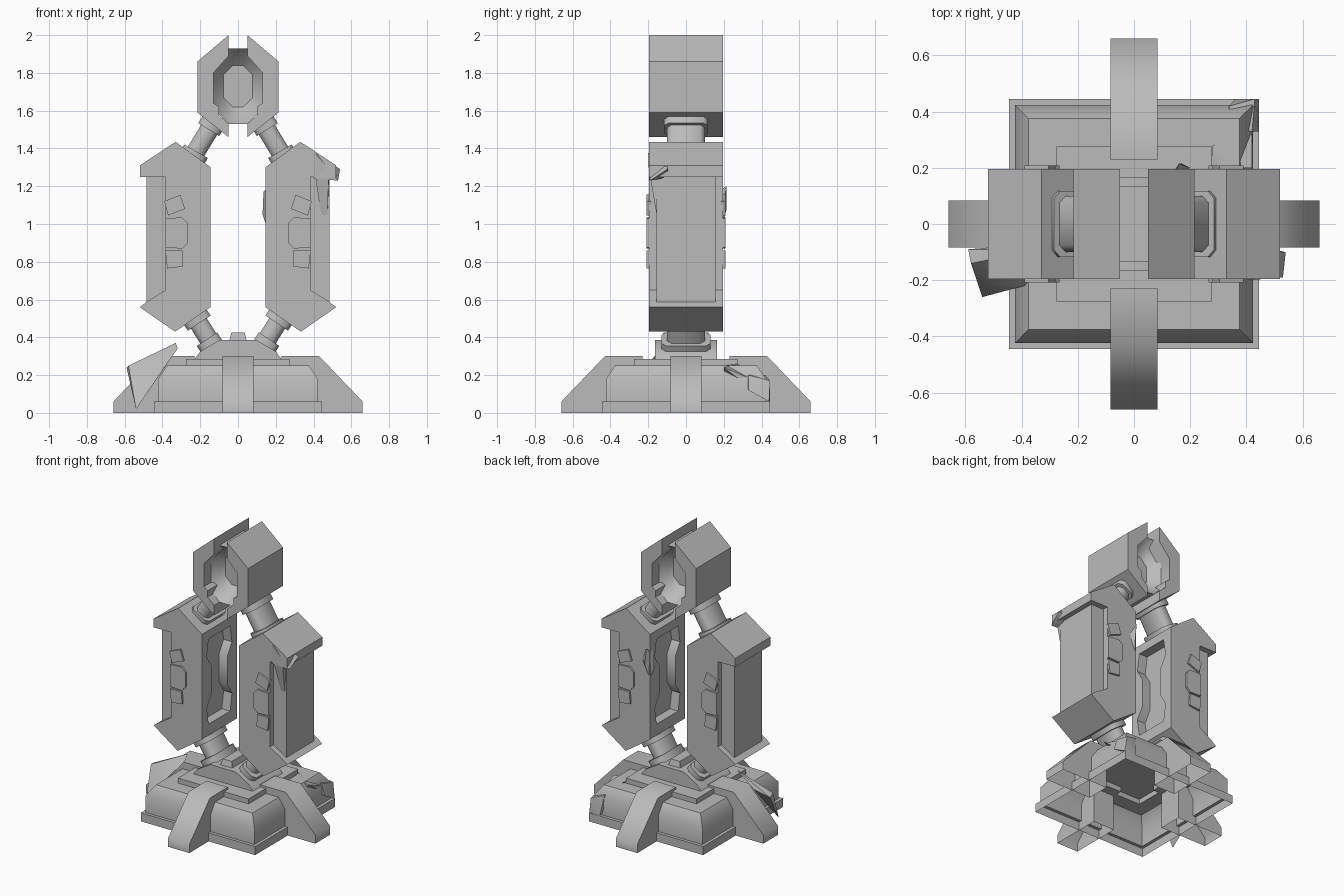
import bpy, bmesh, math
from mathutils import Vector

if "Cube" in bpy.data.objects:
    bpy.data.objects.remove(bpy.data.objects["Cube"])

GREY = bpy.data.materials.new("stone_grey")
GREY.diffuse_color = (0.5, 0.5, 0.5, 1)
GREY.use_nodes = True
GREY.node_tree.nodes["Principled BSDF"].inputs["Base Color"].default_value = GREY.diffuse_color


def finish(bm, name, angle=35, closed=True):
    if closed:
        bmesh.ops.recalc_face_normals(bm, faces=bm.faces)
    me = bpy.data.meshes.new(name)
    bm.to_mesh(me)
    bm.free()
    ob = bpy.data.objects.new(name, me)
    bpy.context.collection.objects.link(ob)
    me.materials.append(GREY)
    bpy.ops.object.select_all(action='DESELECT')
    bpy.context.view_layer.objects.active = ob
    ob.select_set(True)
    bpy.ops.object.shade_smooth_by_angle(angle=math.radians(angle))
    return ob


def prism(name, pts, offset, to3d, open_side=None, angle=35):
    """Extrude a 2D outline along an offset; to3d places the outline."""
    bm = bmesh.new()
    f = bm.faces.new([bm.verts.new(to3d(*p)) for p in pts])
    r = bmesh.ops.extrude_face_region(bm, geom=[f], use_keep_orig=True)
    moved = [v for v in r['geom'] if isinstance(v, bmesh.types.BMVert)]
    bmesh.ops.translate(bm, verts=moved, vec=offset)
    bmesh.ops.recalc_face_normals(bm, faces=bm.faces)
    if open_side:
        gone = [f for f in bm.faces if open_side(f.calc_center_median())]
        bmesh.ops.delete(bm, geom=gone, context='FACES')
    return finish(bm, name, angle, False)


def xz_prism(name, pts, y0, y1, sx=1, **kw):
    return prism(name, pts, Vector((0, y1 - y0, 0)),
                 lambda x, z: (sx * x, y0, z), **kw)


def tiers(name, rings, cap=True, angle=35):
    """Stack of rectangular rings (half x, half y, z), open underneath."""
    bm = bmesh.new()
    loops = [[bm.verts.new((sx * a, sy * b, z)) for sx, sy in
              ((-1, -1), (1, -1), (1, 1), (-1, 1))] for a, b, z in rings]
    for lo, hi in zip(loops, loops[1:]):
        for i in range(4):
            j = (i + 1) % 4
            bm.faces.new((lo[i], lo[j], hi[j], hi[i]))
    bm.faces.new(loops[-1])
    return finish(bm, name, angle, False)


def hull(name, pts):
    bm = bmesh.new()
    for p in pts:
        bm.verts.new(p)
    bmesh.ops.convex_hull(bm, input=bm.verts)
    return finish(bm, name, 40)


def joint(name, a, b, hw, hy, sx):
    """Chamfered block running from a to b in the xz plane."""
    a, b = Vector((sx * a[0], 0, a[1])), Vector((sx * b[0], 0, b[1]))
    d = (b - a).normalized()
    side = d.cross(Vector((0, 1, 0)))
    c = 0.025
    sec = [(hw, hy - c), (hw - c, hy), (c - hw, hy), (-hw, hy - c),
           (-hw, c - hy), (c - hw, -hy), (hw - c, -hy), (hw, c - hy)]
    prism(name, sec, b - a, lambda u, v: a + side * u + Vector((0, v, 0)), angle=50)


# Hollow stepped base
tiers("base_plinth", [(.445, .445, 0), (.445, .445, .06), (.423, .423, .06),
                      (.423, .423, .18), (.375, .375, .25), (.275, .275, .25),
                      (.275, .275, .285)])
tiers("base_pedestal", [(.23, .165, .285), (.2, .165, .325), (.1, .165, .385)])
tiers("base_knob", [(.045, .13, .385), (.035, .12, .425)])

# Four sloped feet, open underneath
FOOT = [(.66, 0), (.66, .06), (.43, .30), (.23, .30), (.23, .25), (.30, .25), (.30, 0)]
for i in range(4):
    foot = xz_prism("foot_%d" % i, FOOT, -.083, .083, angle=50,
                    open_side=lambda c: c.z < .01)
    foot.rotation_euler.z = i * math.pi / 2

# Head core with a hollow bowl front and back
OCT = [(.05, 1.93), (.14, 1.84), (.14, 1.62), (.05, 1.53),
       (-.05, 1.53), (-.14, 1.62), (-.14, 1.84), (-.05, 1.93)]
bm = bmesh.new()
loops = []
for y, s in ((-.03, .55), (-.09, .85), (-.135, 1), (.135, 1), (.09, .85), (.03, .55)):
    loops.append([bm.verts.new((x * s, y, 1.73 + (z - 1.73) * s)) for x, z in OCT])
for lo, hi in zip(loops, loops[1:]):
    for k in range(8):
        bm.faces.new((lo[k], lo[k - 1], hi[k - 1], hi[k]))
bm.faces.new(loops[0])
bm.faces.new(loops[-1])
finish(bm, "head_core", 40)

# Outlines shared by both mirrored sides
SHELL = [(.05, 2.0), (.215, 1.86), (.215, 1.59), (.05, 1.46), (.05, 1.53),
         (.10, 1.575), (.10, 1.62), (.13, 1.64), (.13, 1.80), (.05, 1.89)]
ARM = [(.145, 1.30), (.33, 1.435), (.52, 1.31), (.52, 1.25), (.385, 1.25),
       (.385, .65), (.48, .59), (.52, .56), (.333, .43), (.145, .56)]
PANEL = [(.38, 1.26), (.485, 1.26), (.485, .58), (.38, .62)]
RECESS = [(-.12, 1.24), (.12, 1.24), (.14, 1.12), (.09, 1.04), (.09, .84),
          (.14, .76), (.12, .64), (-.12, .64), (-.14, .76), (-.09, .84),
          (-.09, 1.04), (-.14, 1.12)]
BUTTONS = [
    [(.385, 1.03), (.295, 1.035), (.265, 1.005), (.265, .90), (.295, .87), (.385, .875)],
    [(.39, 1.12), (.305, 1.155), (.28, 1.08), (.37, 1.045)],
    [(.385, .86), (.295, .86), (.29, .775), (.375, .765)]]

for side, sx in (("left", -1), ("right", 1)):
    xz_prism("head_shell_" + side, SHELL, -.195, .195, sx, angle=45)

    # Arm block with a notched recess on its inner face
    arm = xz_prism("arm_" + side, ARM, -.195, .195, sx)
    cutter = prism("recess_cutter", RECESS, Vector((sx * .11, 0, 0)),
                   lambda y, z: (sx * .10, y, z))
    cutter.hide_render = True
    mod = arm.modifiers.new("recess", 'BOOLEAN')
    mod.operation = 'DIFFERENCE'
    mod.solver = 'EXACT'
    mod.object = cutter
    bpy.context.view_layer.objects.active = arm
    bpy.ops.object.modifier_apply(modifier="recess")
    bpy.data.objects.remove(cutter)
    xz_prism("arm_panel_" + side, PANEL, -.155, .155, sx)

    # Buttons on front and back
    for k, outline in enumerate(BUTTONS):
        for face, sy in (("front", -1), ("back", 1)):
            xz_prism("button_%s_%s_%d" % (side, face, k), outline,
                     sy * .185, sy * .208, sx)

    # Necks and collars joining arm to head and base
    joint("upper_neck_" + side, (.24, 1.355), (.13, 1.535), .05, .10, sx)
    joint("upper_arm_collar_" + side, (.245, 1.345), (.222, 1.385), .072, .117, sx)
    joint("upper_head_collar_" + side, (.155, 1.50), (.13, 1.54), .065, .117, sx)
    joint("lower_neck_" + side, (.23, .51), (.13, .35), .05, .10, sx)
    joint("lower_arm_collar_" + side, (.235, .52), (.205, .475), .072, .117, sx)
    joint("lower_base_collar_" + side, (.165, .39), (.135, .345), .065, .13, sx)

# Broken fragments
hull("shard_base_front", [(-.33, -.09, .37), (-.32, -.13, .34), (-.47, -.08, .27),
                          (-.59, -.09, .24), (-.58, -.14, .25), (-.51, -.23, .11),
                          (-.54, -.26, .02), (-.39, -.22, .24)])
hull("chunk_arm_right", [(.41, -.20, 1.375), (.42, -.09, 1.375), (.54, -.10, 1.29),
                         (.53, -.19, 1.23), (.40, -.195, 1.24), (.45, -.08, 1.25)])
hull("spike_arm_right", [(.41, -.19, 1.25), (.48, -.19, 1.25), (.485, -.11, 1.25),
                         (.41, -.12, 1.25), (.47, -.135, .93), (.455, -.13, .94)])
hull("chunk_base_back", [(.30, .32, .18), (.34, .42, .20), (.43, .445, .17),
                         (.445, .33, .12), (.445, .44, .06), (.36, .445, .06),
                         (.33, .32, .21), (.42, .33, .20)])
hull("slab_base_back", [(.28, .20, .25), (.42, .20, .24), (.42, .32, .19),
                        (.28, .28, .26), (.28, .20, .15), (.42, .32, .15)])
hull("shard_arm_back", [(.135, .16, 1.17), (.16, .215, 1.20), (.20, .20, 1.12),
                        (.13, .17, 1.05), (.15, .19, .99), (.17, .215, 1.08)])
